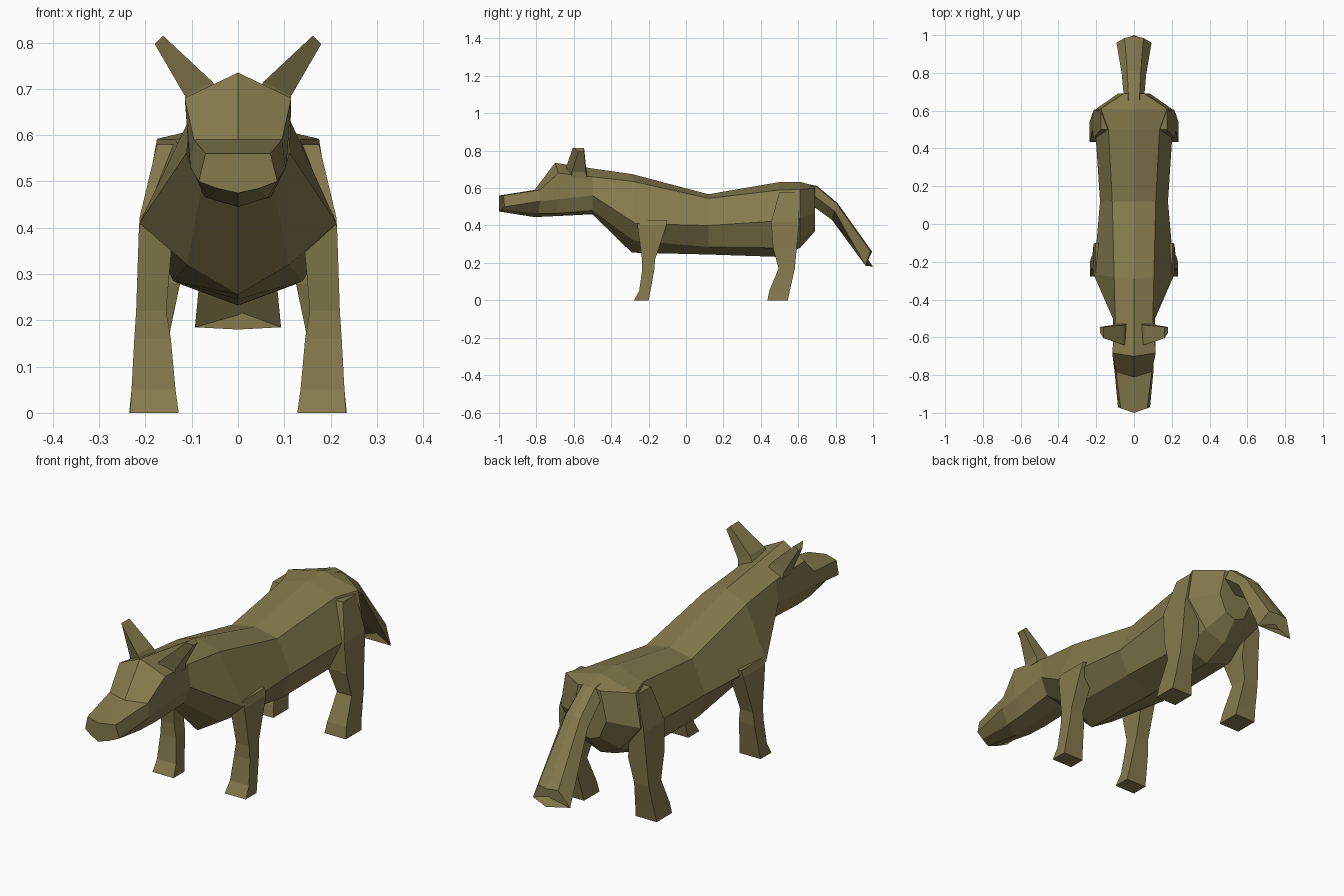
import bpy, bmesh
from mathutils import Vector

cube = bpy.data.objects.get("Cube")
if cube:
    bpy.data.objects.remove(cube, do_unlink=True)

fur = bpy.data.materials.new("olive_fur")
fur.use_nodes = True
colour = (0.235, 0.198, 0.075, 1)
fur.diffuse_color = colour
shader = fur.node_tree.nodes["Principled BSDF"]
shader.inputs["Base Color"].default_value = colour
shader.inputs["Roughness"].default_value = 0.9


def loft(name, rings):
    """Skin a list of equal-sized point rings and cap both ends."""
    bm = bmesh.new()
    loops = [[bm.verts.new(p) for p in ring] for ring in rings]
    n = len(loops[0])
    for a, b in zip(loops, loops[1:]):
        for i in range(n):
            j = (i + 1) % n
            bm.faces.new((a[i], a[j], b[j], b[i]))
    bm.faces.new(loops[0])
    bm.faces.new(loops[-1])
    bmesh.ops.recalc_face_normals(bm, faces=bm.faces)
    mesh = bpy.data.meshes.new(name)
    bm.to_mesh(mesh)
    bm.free()
    mesh.materials.append(fur)
    obj = bpy.data.objects.new(name, mesh)
    bpy.context.collection.objects.link(obj)
    return obj


def mirrored(half):
    """Close a half outline whose first and last points lie on x = 0."""
    return half + [(-x, y, z) for x, y, z in reversed(half[1:-1])]


def pair(name, rings):
    loft("left_" + name, rings)
    loft("right_" + name, [[(-x, y, z) for x, y, z in r] for r in rings])


# Body and head: y, bow, top z, edge x z, side x z, belly x z, bottom z
sections = [
    (-1.00, .35, .560, .070, .560, .085, .500, .045, .485, .475),
    (-0.81, .30, .590, .095, .590, .103, .530, .065, .465, .445),
    (-0.70, .15, .735, .115, .680, .105, .540, .070, .465, .450),
    (-0.50, .00, .705, .100, .660, .112, .560, .080, .480, .460),
    (-0.29, .10, .675, .105, .635, .213, .410, .110, .320, .255),
    (0.12, .00, .567, .115, .545, .180, .400, .140, .285, .245),
    (0.50, .00, .632, .135, .590, .205, .425, .130, .280, .232),
    (0.61, .00, .633, .175, .592, .200, .440, .100, .320, .280),
    (0.69, .00, .612, .055, .600, .085, .470, .050, .390, .370),
]
body = []
for y, bow, top, ex, ez, sx, sz, lx, lz, low in sections:
    half = [(0, top), (ex, ez), (sx, sz), (lx, lz), (0, low)]
    body.append(mirrored([(x, y + bow * x, z) for x, z in half]))
loft("body", body)

# Tail: upper y z, lower y z, half width
tail = []
for ty, tz, by, bz, w in [(.62, .625, .62, .50, .055), (.70, .612, .67, .51, .055),
                          (.81, .52, .78, .43, .065), (.99, .26, .955, .185, .092)]:
    my, mz = (ty + by) / 2, (tz + bz) / 2
    tail.append(mirrored([(0, ty, tz), (w * .55, ty - .004, tz - .004),
                          (w, my, mz), (0, by, bz)]))
# Splay the tip so its end face stands upright
tail[-1] = mirrored([(0, .995, .26), (.05, .985, .262), (.093, .96, .185), (0, 1.0, .18)])
loft("tail", tail)


def leg(name, levels):
    """Each level: z, front y, back y, inner x, outer x."""
    pair(name, [[(x0, y0, z), (x1, y0, z), (x1, y1, z), (x0, y1, z)]
                for z, y0, y1, x0, x1 in levels])


leg("front_leg", [(.43, -.26, -.10, .13, .205), (.40, -.26, -.105, .14, .214),
                  (.22, -.235, -.165, .115 + .04, .220), (.16, -.235, -.170, .145, .224),
                  (.05, -.250, -.190, .135, .230), (.0, -.278, -.200, .128, .233)])
leg("hind_leg", [(.58, .50, .595, .12, .175), (.42, .455, .605, .14, .213),
                 (.28, .465, .592, .125, .217), (.17, .495, .582, .148, .222),
                 (.05, .445, .555, .135, .230), (.0, .435, .545, .128, .235)])

# Ears: flat blades leaning outward
ears = []
for inner, outer, front, back in [((.04, .69), (.11, .655), -.64, -.53),
                                  ((.055, .715), (.115, .685), -.64, -.535),
                                  ((.162, .815), (.180, .797), -.605, -.545)]:
    ears.append([(inner[0], front, inner[1]), (outer[0], front + .03, outer[1]),
                 (outer[0], back, outer[1]), (inner[0], back, inner[1])])
pair("ear", ears)
